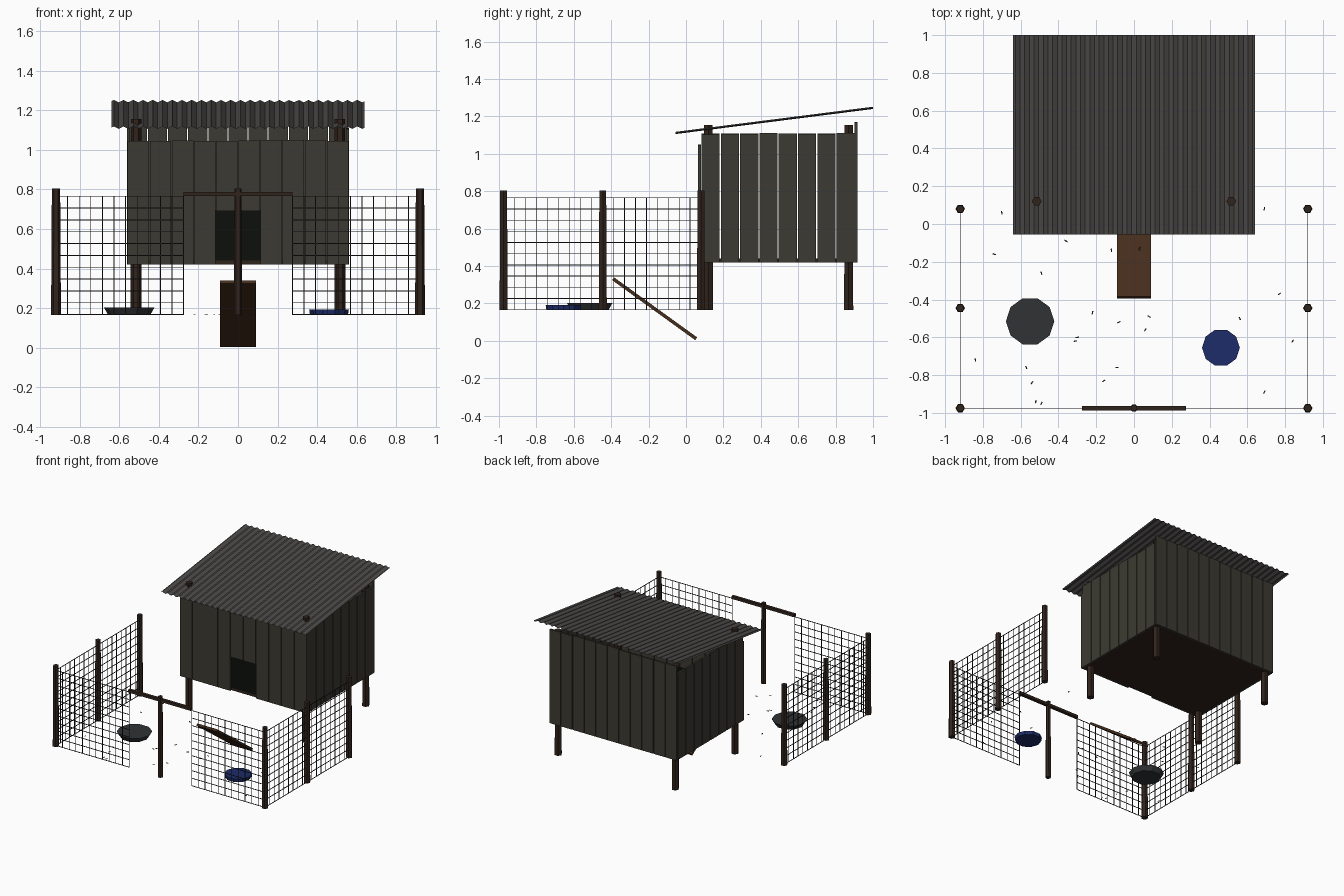
import bpy, bmesh, math, random
from mathutils import Matrix, Vector

if "Cube" in bpy.data.objects:
    bpy.data.objects.remove(bpy.data.objects["Cube"])

random.seed(4)
GROUND = 0.165


def material(name, r, g, b):
    m = bpy.data.materials.new(name)
    m.diffuse_color = (r, g, b, 1)
    m.use_nodes = True
    m.node_tree.nodes["Principled BSDF"].inputs["Base Color"].default_value = m.diffuse_color
    return m


WOOD = material("weathered_boards", 0.045, 0.042, 0.032)
BROWN = material("dark_timber", 0.03, 0.017, 0.012)
RAMP = material("ramp_timber", 0.06, 0.026, 0.012)
ROOF = material("rusty_metal", 0.075, 0.07, 0.068)
WIRE = material("wire", 0.02, 0.02, 0.02)
BLACK = material("dark_opening", 0.004, 0.005, 0.004)
GREY = material("grey_dish", 0.03, 0.032, 0.035)
BLUE = material("blue_dish", 0.012, 0.025, 0.14)
STRAW = material("straw", 0.06, 0.04, 0.02)


def finish(name, bm, mat):
    me = bpy.data.meshes.new(name)
    bm.to_mesh(me)
    bm.free()
    me.materials.append(mat)
    ob = bpy.data.objects.new(name, me)
    bpy.context.collection.objects.link(ob)
    return ob


def add_box(bm, lo, hi, turn=Matrix()):
    """Box between two corners, turned about its own centre."""
    lo, hi = Vector(lo), Vector(hi)
    m = Matrix.Translation((lo + hi) / 2) @ turn @ Matrix.Diagonal((*(hi - lo), 1))
    bmesh.ops.create_cube(bm, size=1, matrix=m)


def box(name, lo, hi, mat, turn=Matrix()):
    bm = bmesh.new()
    add_box(bm, lo, hi, turn)
    return finish(name, bm, mat)


def frustum(name, x, y, z0, z1, r0, r1, sides, mat):
    """Round part with a corner pointing along x."""
    bm = bmesh.new()
    m = Matrix.Translation((x, y, (z0 + z1) / 2)) @ Matrix.Rotation(math.pi / 2, 4, 'Z')
    bmesh.ops.create_cone(bm, cap_ends=True, segments=sides, radius1=r0,
                          radius2=r1, depth=z1 - z0, matrix=m)
    return finish(name, bm, mat)


def spans(a, b, n, gap=0.005):
    step = (b - a) / n
    return [(a + i * step + gap / 2, a + (i + 1) * step - gap / 2) for i in range(n)]


# House posts
for x in (-0.515, 0.515):
    for y, where in ((0.12, "front"), (0.87, "back")):
        frustum(f"house_post_{where}", x, y, GROUND, 1.155, 0.028, 0.026, 6, BROWN)

# Floor and dark doorway
box("floor", (-0.545, 0.08, 0.42), (0.545, 0.905, 0.44), BROWN)
box("doorway", (-0.116, 0.08, 0.44), (0.116, 0.085, 0.695), BLACK)

# Front wall, with two boards cut short above the doorway
bm = bmesh.new()
for i, (a, b) in enumerate(spans(-0.56, 0.56, 10, 0.004)):
    add_box(bm, (a, 0.065, 0.69 if i in (4, 5) else 0.42),
            (b, 0.08, 1.047 + random.uniform(-0.004, 0.004)))
finish("front_wall", bm, WOOD)

# Back wall
bm = bmesh.new()
for a, b in spans(-0.56, 0.56, 11):
    add_box(bm, (a, 0.902, 0.42), (b, 0.917, 1.168 + random.uniform(-0.004, 0.004)))
finish("back_wall", bm, WOOD)

# Side walls
for s in (-1, 1):
    bm = bmesh.new()
    for a, b in spans(0.08, 0.905, 8, 0.006):
        add_box(bm, (s * 0.5525 - 0.0075, a, 0.42),
                (s * 0.5525 + 0.0075, b, 1.107 + random.uniform(-0.004, 0.004)))
    finish("side_wall", bm, WOOD)

# Corrugated roof sheet
bm = bmesh.new()
waves, per = 26, 4
rows = []
for i in range(waves * per + 1):
    x = -0.64 + 1.28 * i / (waves * per)
    dz = 0.006 * math.sin(2 * math.pi * i / per)
    rows.append((bm.verts.new((x, -0.055, 1.112 + dz)), bm.verts.new((x, 1.0, 1.246 + dz))))
for p, q in zip(rows, rows[1:]):
    bm.faces.new((p[0], q[0], q[1], p[1]))
finish("roof_sheet", bm, ROOF)

# Ramp
slope = math.atan2(-0.325, 0.45)
box("ramp", (-0.09, -0.168 - 0.274, 0.163), (0.09, -0.168 + 0.274, 0.181), RAMP,
    Matrix.Rotation(slope, 4, 'X'))

# Run posts and gate bar
for s in (-1, 1):
    for y in (0.08, -0.445, -0.975):
        frustum("run_post", s * 0.92, y, GROUND, 0.805, 0.025, 0.021, 6, BROWN)
frustum("gate_post", 0, -0.975, GROUND, 0.805, 0.021, 0.018, 6, BROWN)
box("gate_bar", (-0.275, -0.987, 0.766), (0.275, -0.963, 0.788), BROWN)


# Wire mesh panels
def wire_panel(name, start, end, cols, rows=10, w=0.002):
    bm = bmesh.new()
    a, b = Vector((*start, 0)), Vector((*end, 0))
    t = Vector((w, w, w))
    z0, z1 = GROUND + w, 0.765
    for i in range(cols + 1):
        p = a.lerp(b, i / cols)
        add_box(bm, p + Vector((0, 0, z0)) - t, p + Vector((0, 0, z1)) + t)
    for j in range(rows + 1):
        z = Vector((0, 0, z0 + (z1 - z0) * j / rows))
        add_box(bm, a + z - t, b + z + t)
    finish(name, bm, WIRE)


for s in (-1, 1):
    lo, hi = sorted((s * 0.92, s * 0.275))
    wire_panel("front_wire", (lo, -0.975), (hi, -0.975), 11)
    wire_panel("side_wire_front", (s * 0.92, -0.975), (s * 0.92, -0.445), 9)
    wire_panel("side_wire_back", (s * 0.92, -0.445), (s * 0.92, 0.08), 9)

# Food and water dishes
frustum("food_dish", -0.55, -0.515, GROUND, 0.203, 0.106, 0.128, 10, GREY)
frustum("water_dish", 0.46, -0.655, GROUND, 0.192, 0.096, 0.1, 10, BLUE)

# Scattered straw
bits = [(-.70, .06), (-.74, -.16), (-.36, -.09), (-.12, -.14), (.03, -.13), (-.49, -.26),
        (-.22, -.47), (-.08, -.52), (.06, -.56), (.08, -.49), (-.30, -.60), (-.31, -.62),
        (-.57, -.76), (-.54, -.84), (-.84, -.72), (-.52, -.94), (-.49, -.95), (-.09, -.76),
        (-.16, -.83), (.69, .08), (.77, -.37), (.56, -.50), (.84, -.62), (.69, -.89)]
bm = bmesh.new()
for x, y in bits:
    add_box(bm, (x - 0.009, y - 0.003, GROUND), (x + 0.009, y + 0.003, GROUND + 0.003),
            Matrix.Rotation(random.uniform(0, math.pi), 4, 'Z'))
finish("straw", bm, STRAW)
